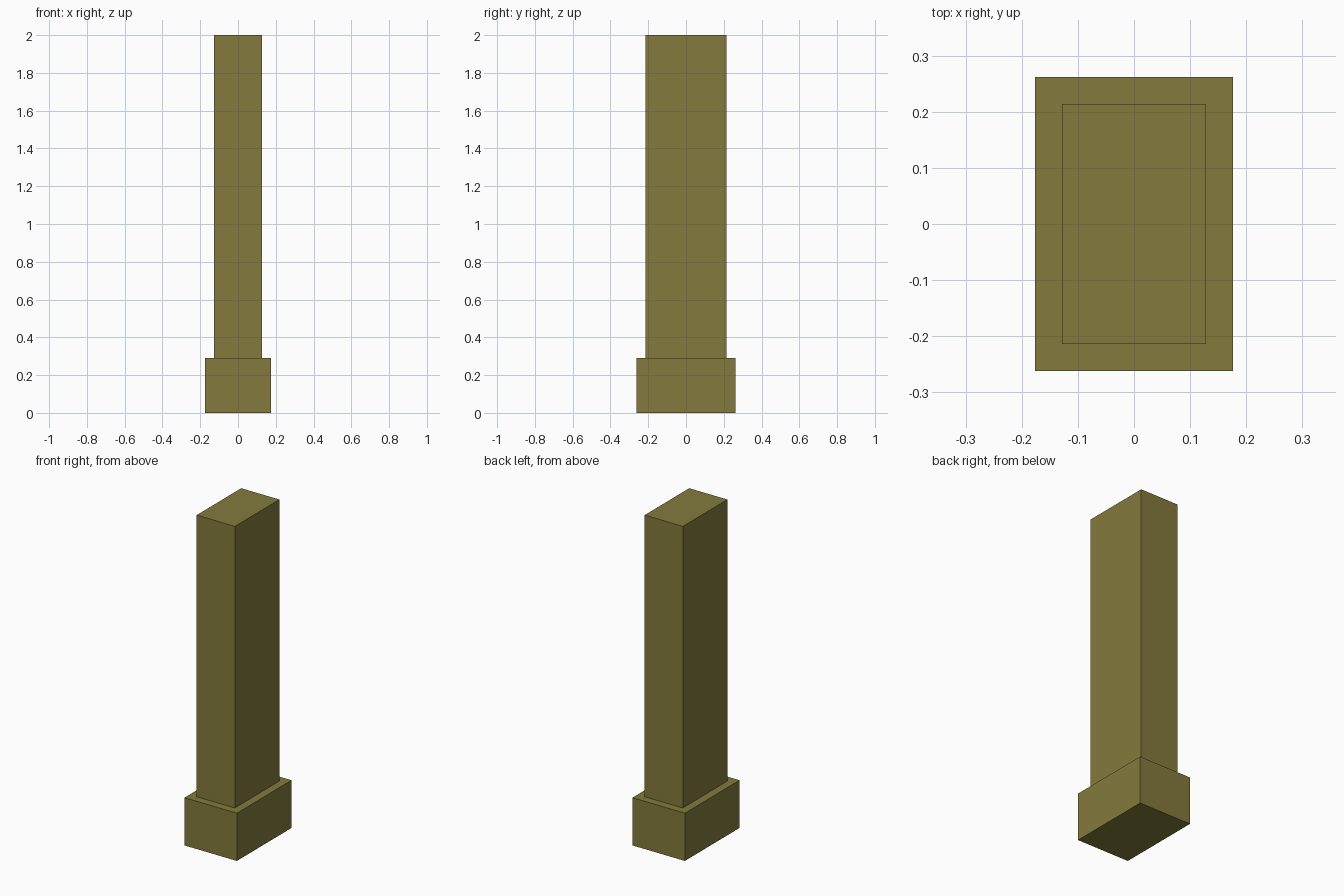
import bpy

if "Cube" in bpy.data.objects:
    bpy.data.objects.remove(bpy.data.objects["Cube"])

stone = bpy.data.materials.new("olive_stone")
stone.diffuse_color = (0.23, 0.195, 0.045, 1)
stone.use_nodes = True
stone.node_tree.nodes["Principled BSDF"].inputs["Base Color"].default_value = stone.diffuse_color


def block(name, width, depth, bottom, top):
    """Axis-aligned box centred on x = y = 0."""
    bpy.ops.mesh.primitive_cube_add(size=1, location=(0, 0, (bottom + top) / 2))
    ob = bpy.context.object
    ob.name = name
    ob.scale = (width, depth, top - bottom)
    bpy.ops.object.transform_apply(location=False, rotation=False, scale=True)
    ob.data.materials.append(stone)
    return ob


# Wide plinth with the rectangular shaft standing on it
block("plinth", 0.352, 0.524, 0, 0.29)
block("pillar_shaft", 0.256, 0.427, 0.29, 2)
